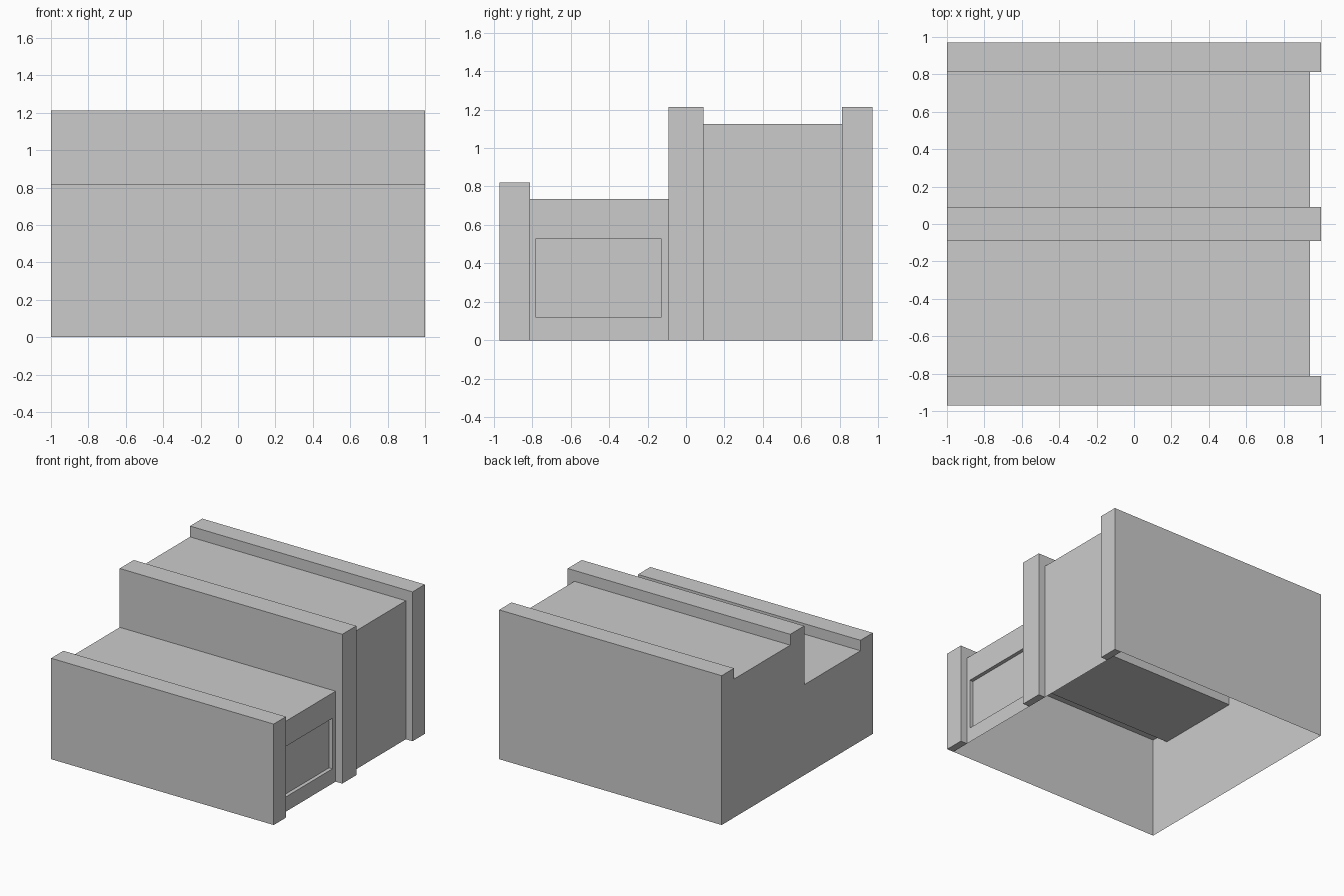
import bpy, bmesh
from mathutils import Vector

if "Cube" in bpy.data.objects:
    bpy.data.objects.remove(bpy.data.objects["Cube"])

YS = [-0.97, -0.812, -0.09, 0.09, 0.812, 0.97]   # band borders
HS = [0.82, 0.735, 1.213, 1.125, 1.213]          # band heights
X0, X1, POST, RECESS = -1.0, 0.94, 0.06, 0.03

bm = bmesh.new()
cache = {}


def vert(y, z):
    if (y, z) not in cache:
        cache[(y, z)] = bm.verts.new((X0, y, z))
    return cache[(y, z)]


def column(i, h):
    """Heights of all points on border i up to h."""
    zs = {0.0, *HS[max(i - 1, 0):i + 1]}
    return sorted(z for z in zs if z <= h)


# End profile: five side-by-side bands
for i, h in enumerate(HS):
    up = [vert(YS[i + 1], z) for z in column(i + 1, h)]
    down = [vert(YS[i], z) for z in reversed(column(i, h))]
    bm.faces.new(up + down)

# Stretch the profile along x, then open the underside
res = bmesh.ops.extrude_face_region(bm, geom=bm.faces[:], use_keep_orig=True)
moved = [g for g in res["geom"] if isinstance(g, bmesh.types.BMVert)]
bmesh.ops.translate(bm, verts=moved, vec=(X1 - X0, 0, 0))
under = [f for f in bm.faces if all(abs(v.co.z) < 1e-4 for v in f.verts)]
bmesh.ops.delete(bm, geom=under, context='FACES')
bmesh.ops.recalc_face_normals(bm, faces=bm.faces[:])

caps = [f for f in bm.faces if all(abs(v.co.x - X1) < 1e-4 for v in f.verts)]
caps.sort(key=lambda f: f.calc_center_median().y)


def push(faces, dx):
    out = bmesh.ops.extrude_discrete_faces(bm, faces=faces)["faces"]
    bmesh.ops.translate(bm, verts=list({v for f in out for v in f.verts}), vec=(dx, 0, 0))


# Recessed rectangle in the low panel
panel = caps[1]
posts = caps[::2]
bmesh.ops.inset_individual(bm, faces=[panel], thickness=0.03)
mid = panel.calc_center_median()
for v in panel.verts:
    v.co = Vector((X1, -0.13 if v.co.y > mid.y else -0.78,
                   0.53 if v.co.z > mid.z else 0.12))
push([panel], -RECESS)

# Rail ends stand proud of the panels
push(posts, POST)

# Tidy coplanar seams
bmesh.ops.dissolve_limit(bm, angle_limit=0.01, verts=bm.verts[:], edges=bm.edges[:])
bmesh.ops.recalc_face_normals(bm, faces=bm.faces[:])

mesh = bpy.data.meshes.new("stepped_housing")
bm.to_mesh(mesh)
bm.free()
obj = bpy.data.objects.new("stepped_housing", mesh)
bpy.context.collection.objects.link(obj)
